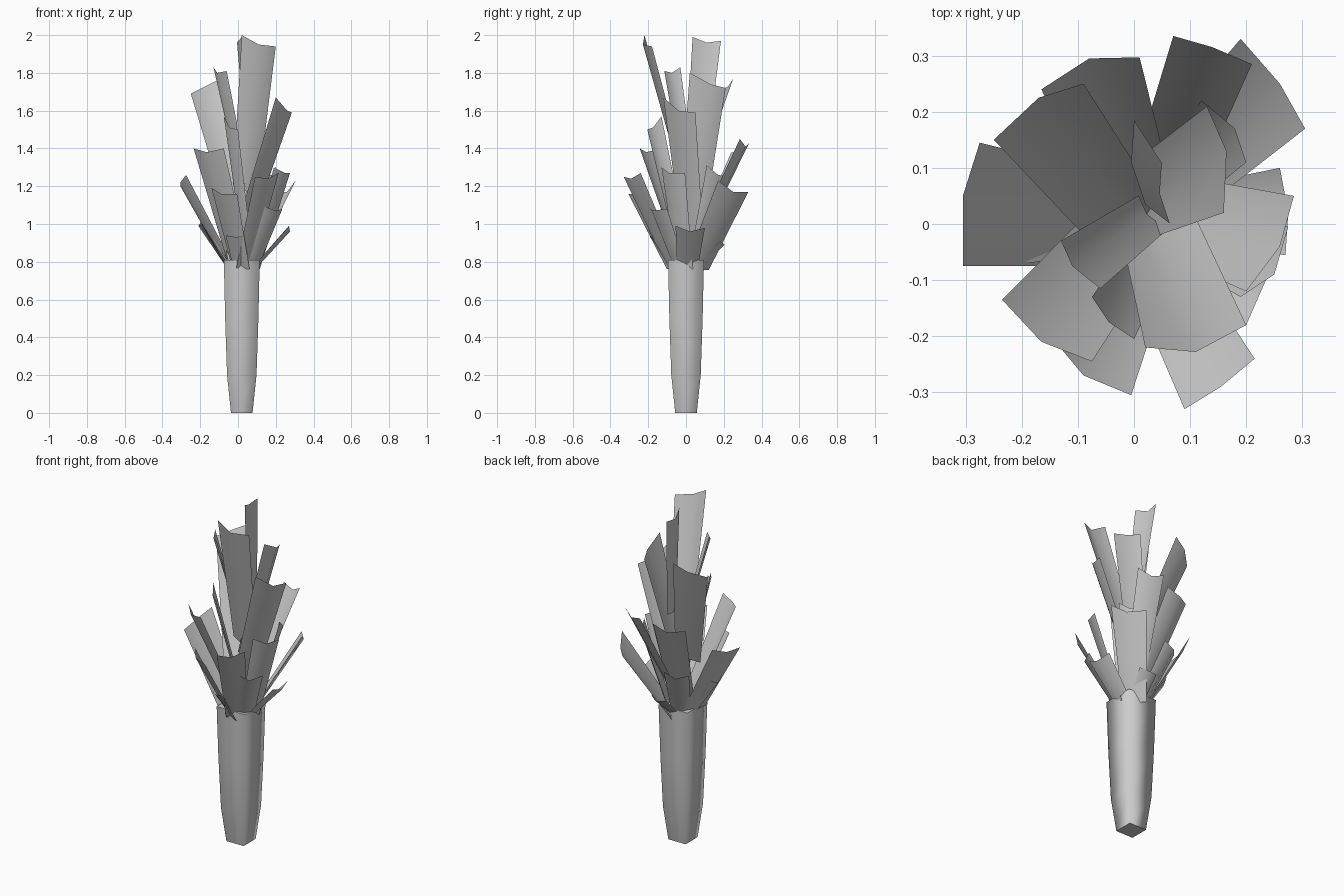
import bpy
from mathutils import Vector

CX, CY = 0.02, 0.0  # plant axis


def make(name, verts, faces, angle=None):
    me = bpy.data.meshes.new(name)
    me.from_pydata(verts, [], faces)
    me.update()
    ob = bpy.data.objects.new(name, me)
    bpy.context.collection.objects.link(ob)
    for p in me.polygons:
        p.use_smooth = True
    if angle:
        bpy.context.view_layer.objects.active = ob
        ob.select_set(True)
        bpy.ops.object.shade_smooth_by_angle(angle=angle)
        ob.select_set(False)
    return ob


# Square tapered stalk, sides shaded smoothly round the corners
rings = [(0, .057), (.2, .078), (.5, .088), (.81, .095)]
v = [(CX + sx * h, CY + sy * h, z) for z, h in rings
     for sx, sy in ((-1, -1), (1, -1), (1, 1), (-1, 1))]
f = []
for r in range(3):
    for i in range(4):
        j = (i + 1) % 4
        f.append((4 * r + i, 4 * r + j, 4 * r + 4 + j, 4 * r + 4 + i))
v += v[:4] + v[12:16]  # separate cap corners keep the end edges sharp
f += [(19, 18, 17, 16), (20, 21, 22, 23)]
make("stalk", v, f)


def leaf(name, tips, r0=None, length=0.65):
    """Troughed sheet running from near the axis out to three tip points."""
    t = [Vector(p) for p in tips]
    axis = Vector((CX, CY, 0))
    mid = (t[0] + t[1] + t[2]) / 3
    c = t[2] - t[0]
    side = Vector((c.x, c.y, 0)).normalized()
    n = Vector((side.y, -side.x, 0))
    rel = mid - axis
    flip = rel.x * n.x + rel.y * n.y < 0
    if flip:
        n = -n
    if r0 is None:
        r0 = 0.065 if mid.z < 1.3 else 0.0
    drop = min(length, mid.z - 0.77)
    lat = rel.x * side.x + rel.y * side.y
    base = axis + n * r0 + side * lat * 0.45 + Vector((0, 0, mid.z - drop))
    b = [base + (p - mid) * 0.72 for p in t]
    m = [(p + q) / 2 for p, q in zip(b, t)]
    faces = []
    for r in range(2):
        for i in range(2):
            k = 3 * r + i
            q = (k, k + 1, k + 4, k + 3)
            faces.append(q[::-1] if flip else q)
    make(name, b + m + t, faces)


# Upper leaves
upper = [
    [(.16, .02, 1.8), (.165, .13, 1.74), (.13, .21, 1.72)],
    [(-.09, .25, 1.77), (-.17, .225, 1.73), (-.25, .15, 1.69)],
    [(.2, -.12, 1.67), (.26, -.04, 1.6), (.285, .05, 1.59)],
    [(-.075, -.13, 1.57), (-.045, -.175, 1.51), (0, -.205, 1.5)],
    [(.21, .285, 1.45), (.14, .315, 1.41), (.07, .335, 1.43)],
    [(-.235, -.135, 1.4), (-.165, -.21, 1.38), (-.075, -.245, 1.4)],
    [(.01, .297, 1.4), (-.08, .295, 1.37), (-.165, .24, 1.38)],
]
for i, t in enumerate(upper):
    leaf(f"upper_leaf_{i + 1}", t)

# Tall crown leaves
leaf("crown_leaf_front", [(.02, -.22, 2.0), (.11, -.228, 1.95), (.2, -.18, 1.94)], 0, .78)
leaf("crown_leaf_left", [(-.13, -.03, 1.83), (-.11, -.075, 1.8), (-.06, -.115, 1.81)], -.02, .6)
leaf("crown_leaf_heart", [(0, .185, 1.97), (-.005, .11, 1.96), (.02, .035, 1.99)], -.04, .6)

# Lower leaves
lower = [
    [(.19, -.13, 1.3), (.25, -.09, 1.27), (.275, -.005, 1.27)],
    [(.2, .11, 1.31), (.18, .17, 1.26), (.12, .22, 1.25)],
    [(.09, -.33, 1.25), (.155, -.29, 1.24), (.215, -.24, 1.27)],
    [(-.275, .145, 1.26), (-.305, .05, 1.22), (-.305, -.075, 1.2)],
    [(.305, .17, 1.23), (.26, .25, 1.17), (.19, .33, 1.17)],
    [(-.14, -.21, 1.19), (-.09, -.27, 1.16), (-.005, -.305, 1.16)],
    [(.12, -.2, 1.1), (.2, -.18, 1.07), (.235, -.1, 1.08)],
    [(-.02, .24, 1.1), (-.09, .23, 1.07), (-.14, .17, 1.08)],
    [(-.19, .05, 1.02), (-.21, 0, .99), (-.19, -.07, 1.0)],
    [(.27, -.055, .99), (.275, .02, .96), (.26, .1, .98)],
    [(-.065, -.16, .94), (-.01, -.19, .93), (.03, -.19, .94)],
    [(.11, .18, .91), (.06, .205, .89), (0, .19, .9)],
]
for i, t in enumerate(lower):
    leaf(f"lower_leaf_{i + 1}", t)
